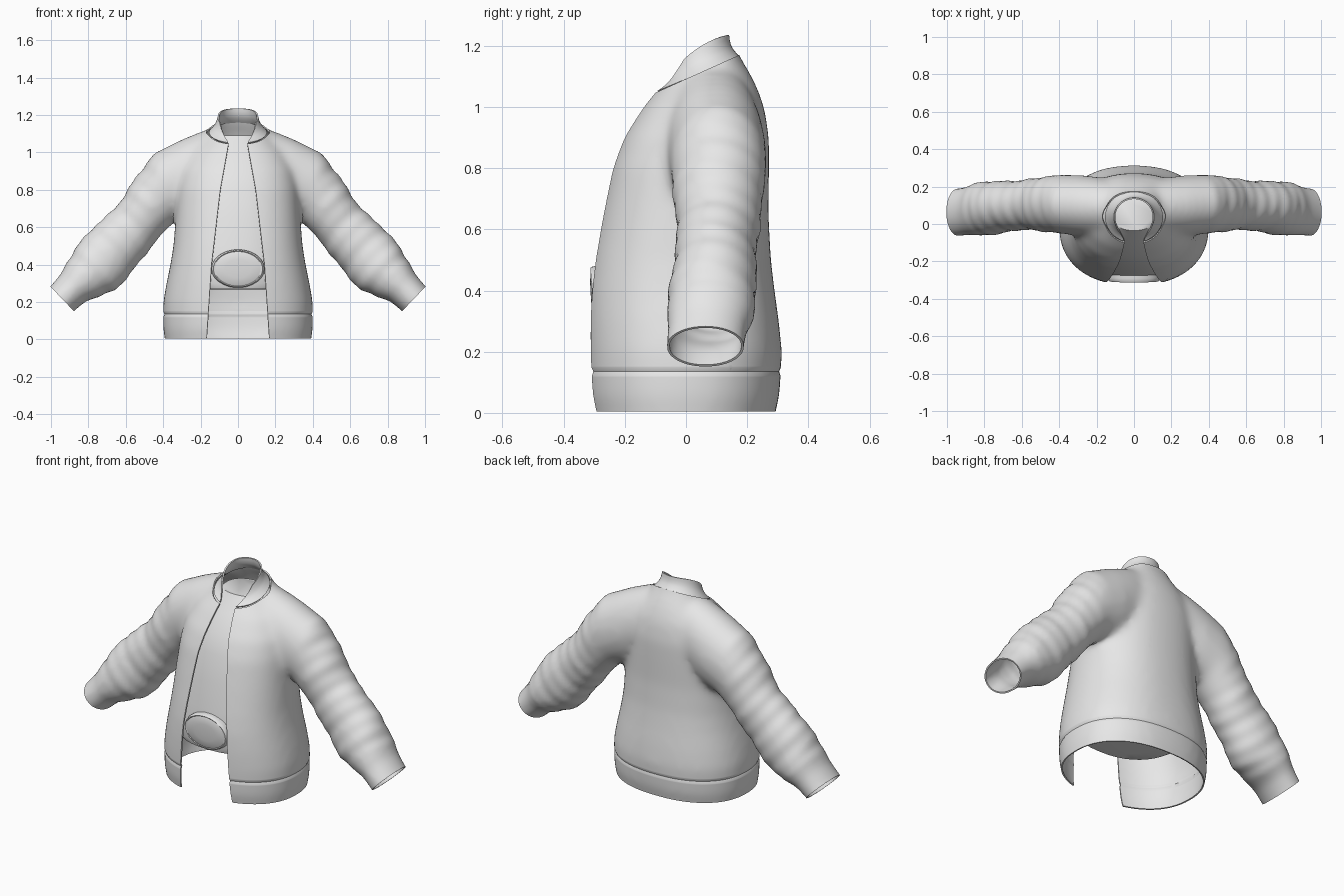
import bpy, bmesh, math
from mathutils import Vector

cube = bpy.data.objects.get("Cube")
if cube:
    bpy.data.objects.remove(cube, do_unlink=True)

grey = bpy.data.materials.new("plain grey cloth")
grey.use_nodes = True
grey.diffuse_color = (0.8, 0.8, 0.8, 1)
for node in grey.node_tree.nodes:
    if node.type == 'BSDF_PRINCIPLED':
        node.inputs["Base Color"].default_value = grey.diffuse_color
        node.inputs["Roughness"].default_value = 0.8

SEGS = 40


def loft(bm, rings, closed=True):
    """Skin a list of point rings, capping closed ones."""
    loops = [[bm.verts.new(p) for p in ring] for ring in rings]
    n = len(loops[0])
    for a, b in zip(loops, loops[1:]):
        for i in range(n if closed else n - 1):
            j = (i + 1) % n
            bm.faces.new((a[i], a[j], b[j], b[i]))
    if closed:
        bm.faces.new(loops[0])
        bm.faces.new(loops[-1])


def finish(name, bm):
    bmesh.ops.recalc_face_normals(bm, faces=bm.faces[:])
    mesh = bpy.data.meshes.new(name)
    bm.to_mesh(mesh)
    bm.free()
    obj = bpy.data.objects.new(name, mesh)
    bpy.context.scene.collection.objects.link(obj)
    mesh.materials.append(grey)
    return obj


def bake(obj):
    """Apply the modifiers of an object."""
    deps = bpy.context.evaluated_depsgraph_get()
    mesh = bpy.data.meshes.new_from_object(obj.evaluated_get(deps))
    obj.modifiers.clear()
    obj.data = mesh
    if not mesh.materials:
        mesh.materials.append(grey)


def smooth(obj, degrees):
    obj.data.shade_smooth()
    obj.data.set_sharp_from_angle(angle=math.radians(degrees))


def thicken(obj, amount, offset):
    mod = obj.modifiers.new("thickness", 'SOLIDIFY')
    mod.thickness = amount
    mod.offset = offset
    bake(obj)


def body_ring(z, half, front, back, power=2.3):
    """Horizontal rounded section."""
    pts = []
    for i in range(SEGS):
        t = math.tau * i / SEGS
        c, s = math.cos(t), math.sin(t)
        x = math.copysign(abs(c) ** (2 / power), c) * half
        y = math.copysign(abs(s) ** (2 / power), s) * (back - front) / 2
        pts.append((x, (front + back) / 2 + y, z))
    return pts


def sleeve_ring(side, tx, tz, bx, bz, front, back):
    """Section between an upper and a lower outline point."""
    pts = []
    for i in range(SEGS):
        t = math.tau * i / SEGS
        k = 0.5 + 0.5 * math.cos(t)
        y = (front + back) / 2 + (back - front) / 2 * math.sin(t)
        pts.append((side * (bx + (tx - bx) * k), y, bz + (tz - bz) * k))
    return pts


# Jacket shell: torso and sleeves as overlapping volumes, fused
TORSO = [(-.06, .38, -.3, .28), (0, .385, -.305, .285), (.05, .395, -.318, .3),
         (.2, .395, -.323, .308), (.3, .377, -.323, .298), (.4, .356, -.318, .284),
         (.5, .34, -.304, .272), (.65, .328, -.274, .264), (.8, .318, -.24, .266),
         (.9, .3, -.2, .266), (1, .25, -.135, .25), (1.06, .19, -.085, .228),
         (1.11, .15, -.045, .203), (1.16, .127, 0, .172), (1.22, .115, .02, .15)]
SLEEVE = [(.1, 1.14, .12, .74, -.05, .225), (.2, 1.105, .18, .7, -.06, .245),
          (.3, 1.065, .25, .66, -.06, .255), (.45, .99, .34, .635, -.045, .258),
          (.57, .825, .42, .555, -.035, .247),
          (.65, .7, .49, .465, -.025, .232), (.75, .62, .56, .375, -.033, .225),
          (.85, .51, .65, .27, -.052, .226), (.91, .415, .76, .225, -.06, .22),
          (.938, .355, .81, .213, -.054, .2), (1, .28, .88, .155, -.062, .187),
          (1.05, .23, .93, .105, -.062, .187)]

bm = bmesh.new()
loft(bm, [body_ring(*r) for r in TORSO])
for side in (-1, 1):
    loft(bm, [sleeve_ring(side, *r) for r in SLEEVE])
jacket = finish("jacket_shell", bm)
mod = jacket.modifiers.new("fuse", 'REMESH')
mod.mode = 'VOXEL'
mod.voxel_size = 0.018
mod = jacket.modifiers.new("soften", 'SMOOTH')
mod.factor = 0.5
mod.iterations = 18
bake(jacket)

bm = bmesh.new()
bm.from_mesh(jacket.data)
bm.normal_update()

# Soft folds along the sleeves
moves = []
for v in bm.verts:
    a = 0.72 * abs(v.co.x) - 0.69 * v.co.z
    fold = 0.006
    if abs(v.co.x) > 0.4 and a < 0.4:
        fade = min(1, (abs(v.co.x) - 0.4) / 0.1, (0.4 - a) / 0.06)
        wave = math.sin(a * 31 + v.co.y * 9) + 0.6 * math.sin(a * 73 - v.co.y * 14)
        fold += 0.0028 * fade * wave
    moves.append(v.normal * fold)
for v, m in zip(bm.verts, moves):
    v.co += m


def cut(co, normal, clear=True):
    geom = bm.verts[:] + bm.edges[:] + bm.faces[:]
    bmesh.ops.bisect_plane(bm, geom=geom, dist=1e-5, plane_co=co,
                           plane_no=normal, clear_outer=clear)


# Open the hem, the neck and both cuffs
cut((0, 0, 0.004), (0, 0, -1))
cut((0, -.088, 1.052), (0, -.41, .91))
for side in (-1, 1):
    cut((side * .94, 0, .217), (side * .72, 0, -.69))

# Stitched seam above the waistband
SEAM, SPAN = 0.135, 0.014
for dz in (-SPAN, 0, SPAN):
    cut((0, 0, SEAM + dz), (0, 0, 1), False)
for v in bm.verts:
    pinch = 0.016 * max(0, 1 - abs(v.co.z - SEAM) / SPAN)
    v.co.x *= 1 - pinch
    v.co.y *= 1 - pinch

# Open front, narrowing toward the neck
GAP = [(0, .168), (.4, .142), (.8, .095), (1.05, .05), (1.3, .05)]


def gap(z):
    for (z0, g0), (z1, g1) in zip(GAP, GAP[1:]):
        if z <= z1:
            return g0 + (g1 - g0) * (z - z0) / (z1 - z0)
    return GAP[-1][1]


for v in bm.verts:
    v.co.x /= gap(v.co.z)
for side in (-1, 1):
    cut((side, 0, 0), (1, 0, 0), False)
front = [f for f in bm.faces if f.calc_center_median().y < 0.02
         and abs(f.calc_center_median().x) < 1]
bmesh.ops.delete(bm, geom=front, context='FACES')
for v in bm.verts:
    v.co.x *= gap(v.co.z)
bm.to_mesh(jacket.data)
bm.free()
thicken(jacket, 0.008, -1)
smooth(jacket, 38)

# Stand-up collar, open at the front
bm = bmesh.new()
rows = []
for k in (0, 0.15, 0.35, 0.55, 0.8, 1):
    open_angle = math.radians(20 + 46 * k ** 1.3)
    row = []
    for i in range(SEGS + 1):
        t = -math.pi / 2 + open_angle + (math.tau - 2 * open_angle) * i / SEGS
        c, s = math.cos(t), math.sin(t)
        base = Vector((.152 * c, .037 + .136 * s, 1.104 + .058 * s))
        rim = Vector((.104 * c, .037 + .1 * s, 1.19 + .072 * s - .027 * s * s))
        p = base.lerp(rim, k)
        pinch = 0.09 * math.sin(math.pi * k)
        row.append((p.x * (1 - pinch), p.y - pinch * (p.y - .037), p.z))
    rows.append(row)
loft(bm, rows, closed=False)
collar = finish("collar", bm)
thicken(collar, 0.008, 0)
smooth(collar, 40)

# Lining body filling the jacket from the waist to the neck
INSET = 0.03
LINING = [(.266, .2, -.24, .18), (.27, .3, -.285, .25)]
LINING += [(z, h - INSET, f + INSET, b - INSET)
           for z, h, f, b in TORSO if .25 < z < 1.08]
LINING += [(1.09, .125, -.035, .175)]
bm = bmesh.new()
loft(bm, [body_ring(*r) for r in LINING])
smooth(finish("lining_body", bm), 50)

# Oval pad at the front of the waist, leaning forward at the top
bm = bmesh.new()
rings = []
for r, y in ((1.04, .08), (1.03, .0), (1, -.016), (.96, -.022), (.92, -.019),
             (.86, -.022), (.5, -.026), (.15, -.027)):
    rings.append([(.137 * r * math.cos(math.tau * i / SEGS),
                   -.284 + y - .007 * r * math.sin(math.tau * i / SEGS),
                   .378 + .1 * r * math.sin(math.tau * i / SEGS))
                  for i in range(SEGS)])
loft(bm, rings)
smooth(finish("front_oval_pad", bm), 50)
